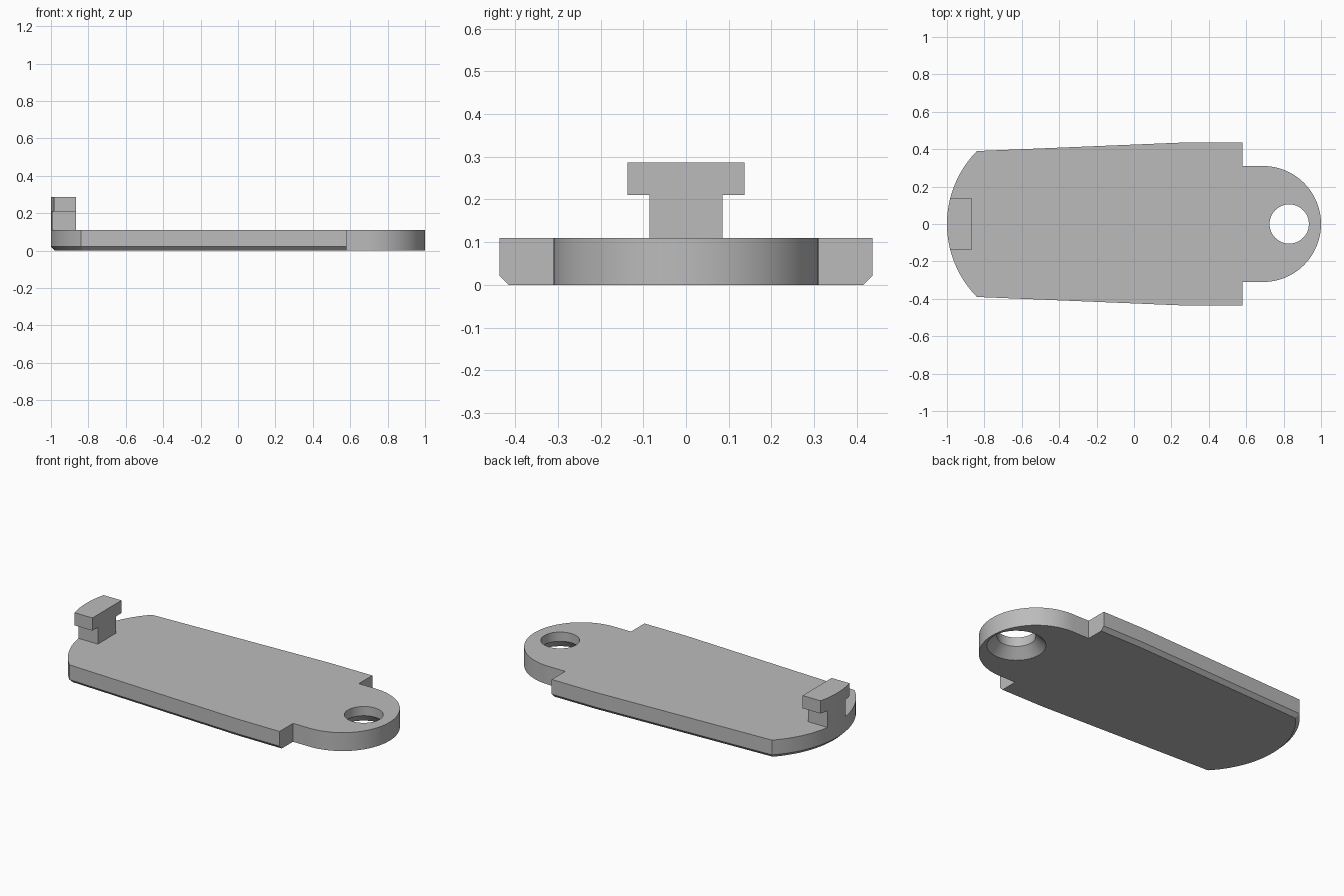
import bpy
import bmesh
from math import asin, cos, sin, pi, radians

cube = bpy.data.objects.get("Cube")
if cube:
    bpy.data.objects.remove(cube, do_unlink=True)

grey = bpy.data.materials.new("plain grey")
grey.use_nodes = True
grey.diffuse_color = (0.5, 0.5, 0.5, 1)
grey.node_tree.nodes["Principled BSDF"].inputs["Base Color"].default_value = grey.diffuse_color

THICK = 0.11
CHAMFER = 0.022
END_X, END_R = -0.445, 0.555      # rounded end of the plate
TAB_X, TAB_R = 0.69, 0.31         # rounded tab
HOLE_X, HOLE_R, SINK_R = 0.83, 0.105, 0.16


def loft(name, levels):
    """Stack matching outlines, given as (z, points), into a closed solid."""
    bm = bmesh.new()
    rings = [[bm.verts.new((x, y, z)) for x, y in pts] for z, pts in levels]
    for low, high in zip(rings, rings[1:]):
        for i in range(len(low)):
            bm.faces.new((low[i - 1], low[i], high[i], high[i - 1]))
    bm.faces.new(rings[0])
    bm.faces.new(rings[-1])
    bmesh.ops.recalc_face_normals(bm, faces=bm.faces)
    mesh = bpy.data.meshes.new(name)
    bm.to_mesh(mesh)
    bm.free()
    mesh.materials.append(grey)
    obj = bpy.data.objects.new(name, mesh)
    bpy.context.collection.objects.link(obj)
    return obj


def arc(cx, r, start, end, n):
    angles = [start + (end - start) * i / n for i in range(n + 1)]
    return [(cx + r * cos(a), r * sin(a)) for a in angles]


def plate_outline(inset):
    """Tab, shoulders, tapered sides and rounded end; the tab is never inset."""
    wide = 0.437 - inset
    swing = asin((0.39 - inset) / (END_R - inset))
    pts = [(0.58, -TAB_R)] + arc(TAB_X, TAB_R, -pi / 2, pi / 2, 48) + [(0.58, TAB_R)]
    pts += [(0.58, wide), (0.3, wide)]
    pts += arc(END_X, END_R - inset, pi - swing, pi + swing, 32)
    return pts + [(0.3, -wide), (0.58, -wide)]


def hook_outline(half):
    """Block whose outer side follows the rounded end."""
    swing = asin(half / END_R)
    return arc(END_X, END_R, pi - swing, pi + swing, 12) + [(-0.865, -half), (-0.865, half)]


def finish(obj):
    bpy.ops.object.select_all(action="DESELECT")
    obj.select_set(True)
    bpy.context.view_layer.objects.active = obj
    for mod in list(obj.modifiers):
        bpy.ops.object.modifier_apply(modifier=mod.name)
    bpy.ops.object.shade_smooth_by_angle(angle=radians(25))


# Plate with chamfered lower edge
plate = loft("plate", [(0, plate_outline(CHAMFER)), (CHAMFER, plate_outline(0)),
                       (THICK, plate_outline(0))])

# Countersunk hole, wide side at the bottom
steps = [(-0.02, SINK_R + 0.02), (0.055, HOLE_R), (THICK + 0.05, HOLE_R)]
cutter = loft("hole_cutter", [(z, arc(HOLE_X, r, 0, 2 * pi, 48)[:-1]) for z, r in steps])
cutter.hide_render = True
cut = plate.modifiers.new("hole", "BOOLEAN")
cut.operation = "DIFFERENCE"
cut.solver = "EXACT"
cut.object = cutter
finish(plate)
bpy.data.objects.remove(cutter, do_unlink=True)

# T-shaped hook on the rounded end
for name, half, bottom, top in (("hook_stem", 0.085, THICK, 0.21),
                                ("hook_head", 0.137, 0.21, 0.286)):
    finish(loft(name, [(bottom, hook_outline(half)), (top, hook_outline(half))]))
